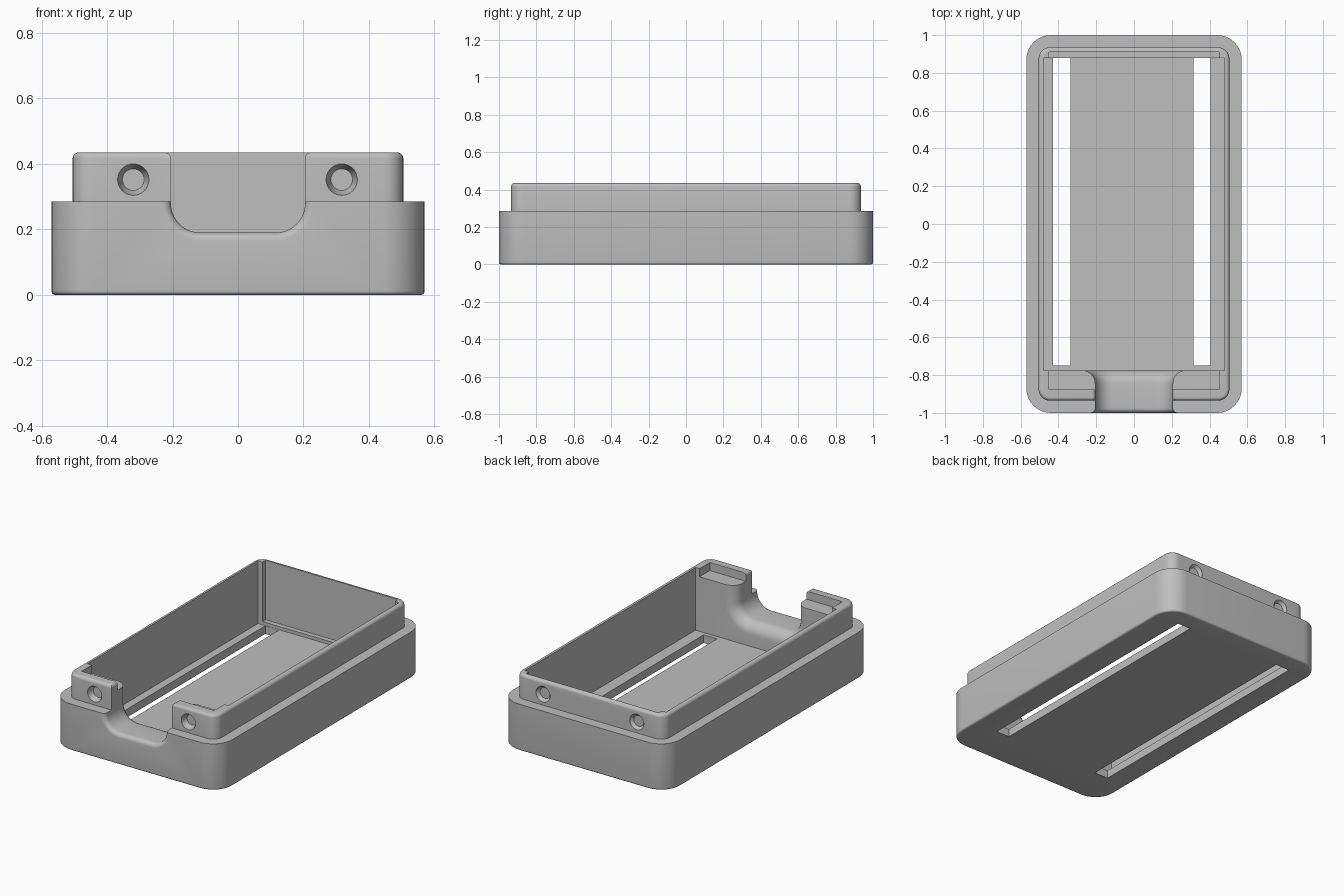
import bpy, bmesh, math
from mathutils import Matrix

cube = bpy.data.objects.get("Cube")
if cube:
    bpy.data.objects.remove(cube, do_unlink=True)

grey = bpy.data.materials.new("plain grey")
grey.use_nodes = True
colour = (0.52, 0.52, 0.52, 1)
grey.diffuse_color = colour
grey.node_tree.nodes["Principled BSDF"].inputs["Base Color"].default_value = colour


def add_object(name, bm):
    bmesh.ops.recalc_face_normals(bm, faces=bm.faces)
    mesh = bpy.data.meshes.new(name)
    bm.to_mesh(mesh)
    bm.free()
    mesh.materials.append(grey)
    obj = bpy.data.objects.new(name, mesh)
    bpy.context.collection.objects.link(obj)
    return obj


def loft(name, sections):
    """Skin equal-length closed sections and cap both ends."""
    bm = bmesh.new()
    rings = [[bm.verts.new(p) for p in s] for s in sections]
    n = len(rings[0])
    for a, b in zip(rings, rings[1:]):
        for i in range(n):
            j = (i + 1) % n
            bm.faces.new((a[i], a[j], b[j], b[i]))
    bm.faces.new(rings[0])
    bm.faces.new(rings[-1])
    return add_object(name, bm)


def box(name, x0, x1, y0, y1, z0, z1):
    corners = [(x0, y0), (x1, y0), (x1, y1), (x0, y1)]
    return loft(name, [[(x, y, z) for x, y in corners] for z in (z0, z1)])


def rounded_ring(hx, hy, r, z, steps=10):
    ring = []
    for k, (sx, sy) in enumerate([(1, 1), (-1, 1), (-1, -1), (1, -1)]):
        for i in range(steps + 1):
            a = math.pi / 2 * (k + i / steps)
            ring.append((sx * (hx - r) + r * math.cos(a),
                         sy * (hy - r) + r * math.sin(a), z))
    return ring


def rounded_box(name, hx, hy, r, z0, z1, bottom=0, top=0, steps=5):
    """Rounded plan with optional fillets at the bottom and top edges."""
    levels = []
    for fillet, z, way in ((bottom, z0, 1), (top, z1, -1)):
        angles = [math.pi / 2 * i / steps for i in range(steps + 1)] if fillet else [0]
        part = [(fillet * (1 - math.sin(a)), z + way * fillet * (1 - math.cos(a)))
                for a in angles]
        levels += part if way == 1 else part[::-1]
    return loft(name, [rounded_ring(hx - d, hy - d, r - d, z) for d, z in levels])


def combine(target, tool, operation):
    tool.hide_render = True
    mod = target.modifiers.new("combine", 'BOOLEAN')
    mod.operation, mod.solver, mod.object = operation, 'EXACT', tool
    bpy.context.view_layer.objects.active = target
    bpy.ops.object.modifier_apply(modifier=mod.name)
    bpy.data.objects.remove(tool, do_unlink=True)


# Stepped outer shell
tray = rounded_box("tray_body", 0.57, 1.0, 0.13, 0, 0.285, bottom=0.012)
combine(tray, rounded_box("upper_rim", 0.505, 0.935, 0.06, 0.1, 0.435, top=0.018), 'UNION')

# Main pocket, then the narrower pocket leaving a front ledge and a rear shelf
combine(tray, box("pocket", -0.48, 0.478, -0.775, 0.88, 0.05, 0.6), 'DIFFERENCE')
combine(tray, box("front_ledge", -0.45, 0.45, -0.875, -0.7, 0.385, 0.61), 'DIFFERENCE')
combine(tray, box("rear_shelf", -0.45, 0.45, 0.8, 0.91, 0.07, 0.62), 'DIFFERENCE')

# Long slots through the floor
for x0, x1 in ((-0.43, -0.335), (0.315, 0.405)):
    combine(tray, box("floor_slot", x0, x1, -0.75, 0.879, -0.1, 0.2), 'DIFFERENCE')


# Front notch with flared inner and outer mouths
def notch_section(y, flare):
    w, r, low, lip = 0.205 + flare, 0.09 + flare, 0.19 - flare, 0.018
    half = []
    for i in range(11):
        a = math.pi / 2 * i / 10
        half.append((w - r + r * math.sin(a), low + r - r * math.cos(a)))
    for i in range(6):
        a = math.pi / 2 * i / 5
        half.append((w + lip - lip * math.cos(a), 0.435 - lip + lip * math.sin(a)))
    half.append((w + lip, 0.6))
    pts = half + [(-x, z) for x, z in reversed(half)]
    return [(x, y, z) for x, z in pts]


def mouth(y, r, way):
    """Quarter-round flare opening toward the given y direction."""
    angles = [math.pi / 2 * i / 8 for i in range(9)]
    return [(y - way * r * (1 - math.sin(a)), r * (1 - math.cos(a))) for a in angles]


outer = mouth(-1.0, 0.025, -1)[::-1]
inner = mouth(-0.775, 0.07, 1)
stations = [(-1.1, outer[0][1])] + outer + inner + [(-0.72, inner[-1][1])]
combine(tray, loft("notch", [notch_section(y, f) for y, f in stations]), 'DIFFERENCE')

# Countersunk dimples in the front and rear of the rim
for side, depth in ((-1, 0.035), (1, 0.018)):
    for x in (-0.32, 0.317):
        profile = [(0.048, 0.95), (0.048, 0.934), (0.033, 0.935 - depth)]
        rings = [[(x + r * math.cos(math.tau * i / 32), side * y,
                   0.352 + r * math.sin(math.tau * i / 32)) for i in range(32)]
                 for r, y in profile]
        combine(tray, loft("dimple", rings), 'DIFFERENCE')

# Smooth rounded areas, crisp edges
bpy.ops.object.select_all(action='DESELECT')
tray.select_set(True)
bpy.context.view_layer.objects.active = tray
bpy.ops.object.shade_smooth_by_angle(angle=math.radians(30))
